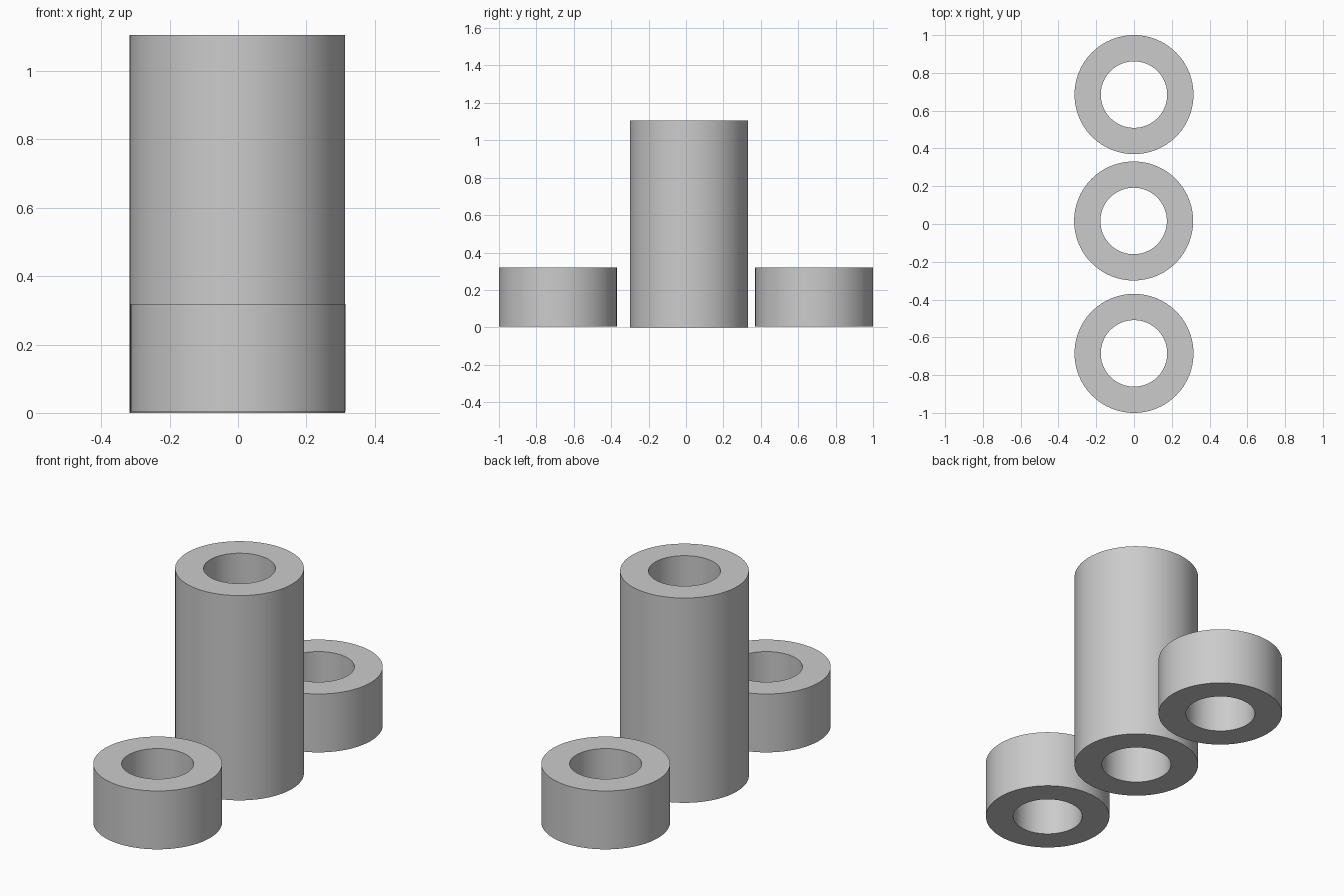
import bpy, bmesh, math
from mathutils import Matrix

cube = bpy.data.objects.get("Cube")
if cube:
    bpy.data.objects.remove(cube, do_unlink=True)

grey = bpy.data.materials.new("plain grey")
grey.use_nodes = True
colour = (0.6, 0.6, 0.6, 1)
grey.diffuse_color = colour
grey.node_tree.nodes["Principled BSDF"].inputs["Base Color"].default_value = colour

OUTER, INNER, SIDES = 0.315, 0.176, 96


def tube(name, x, y, bottom, top):
    """Open-bored tube: a rectangular wall section spun around z."""
    bm = bmesh.new()
    section = [(INNER, bottom), (OUTER, bottom), (OUTER, top), (INNER, top)]
    verts = [bm.verts.new((r, 0, z)) for r, z in section]
    edges = [bm.edges.new((verts[i], verts[(i + 1) % 4])) for i in range(4)]
    bmesh.ops.spin(bm, geom=verts + edges, cent=(0, 0, 0), axis=(0, 0, 1),
                   angle=math.tau, steps=SIDES)
    bmesh.ops.remove_doubles(bm, verts=bm.verts, dist=0.0001)
    bmesh.ops.recalc_face_normals(bm, faces=bm.faces)
    bmesh.ops.transform(bm, matrix=Matrix.Translation((x, y, 0)), verts=bm.verts)
    mesh = bpy.data.meshes.new(name)
    bm.to_mesh(mesh)
    bm.free()
    mesh.materials.append(grey)
    obj = bpy.data.objects.new(name, mesh)
    bpy.context.collection.objects.link(obj)
    bpy.ops.object.select_all(action="DESELECT")
    obj.select_set(True)
    bpy.context.view_layer.objects.active = obj
    bpy.ops.object.shade_smooth_by_angle(angle=math.radians(30))


# Tall sleeve between two short spacers
tube("tall_sleeve", -0.002, 0.016, 0, 1.105)
tube("front_spacer", 0, -0.685, 0.004, 0.319)
tube("back_spacer", 0, 0.685, 0.004, 0.319)
